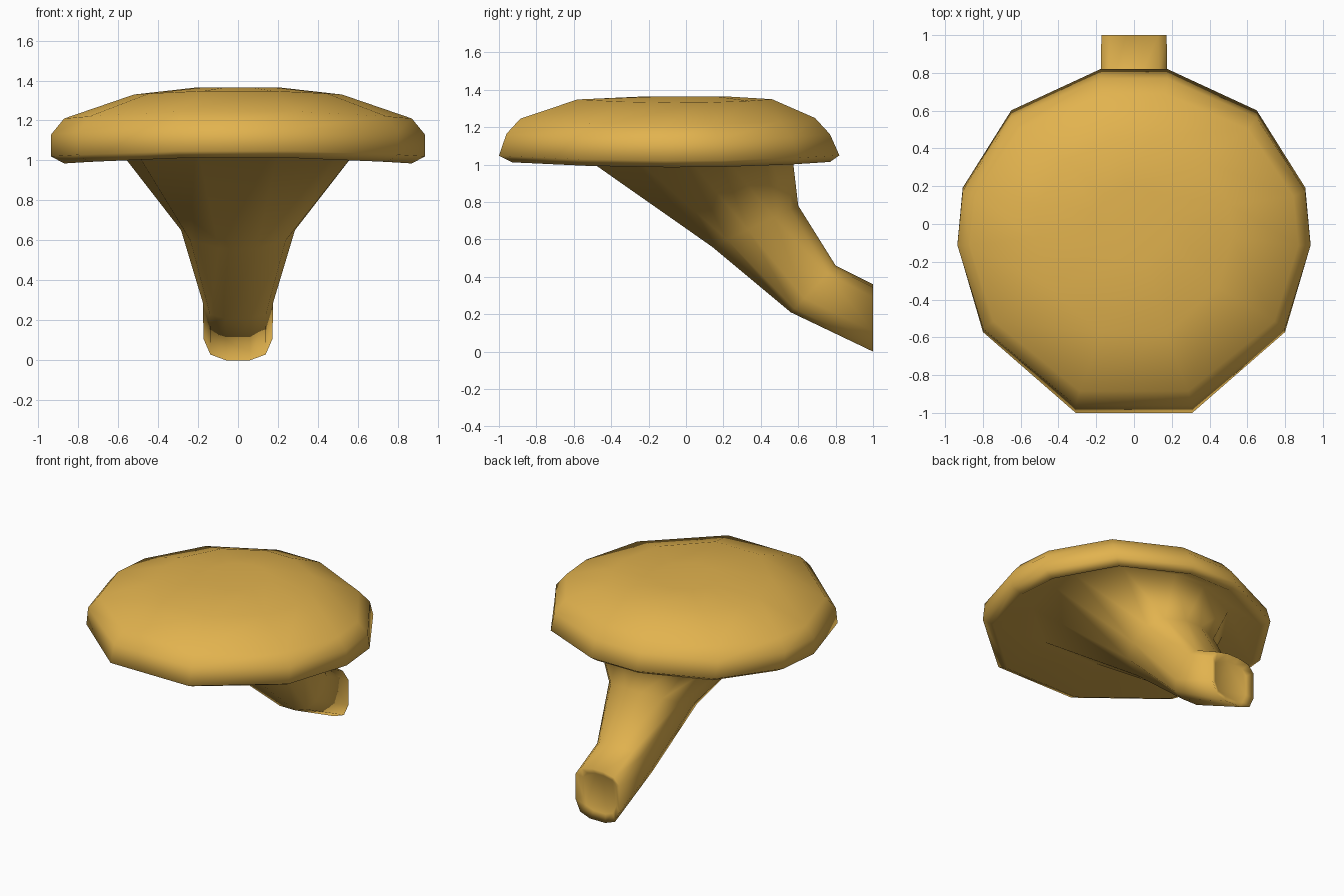
import bpy, bmesh
from mathutils import Vector

if "Cube" in bpy.data.objects:
    bpy.data.objects.remove(bpy.data.objects["Cube"])

gold = bpy.data.materials.new("golden_tan")
gold.diffuse_color = (0.76, 0.45, 0.077, 1)
gold.use_nodes = True
gold.node_tree.nodes["Principled BSDF"].inputs["Base Color"].default_value = gold.diffuse_color

# Half outlines (u = sideways, v = front/lower to back/upper), mirrored below
ROUND = [(.33, -1), (.855, -.53), (1, -.02), (.97, .31), (.695, .76), (.19, 1)]
BOXY = [(.35, -1), (.8, -.84), (1, -.4), (1, .62), (.75, .9), (.25, 1)]


def section(mix):
    half = [(a[0] * (1 - mix) + b[0] * mix, a[1] * (1 - mix) + b[1] * mix)
            for a, b in zip(ROUND, BOXY)]
    return half + [(-u, v) for u, v in reversed(half)]


# Rings from stem end to crown: low (y, z), high (y, z), half width, side droop, boxiness
RINGS = [
    ((.975, .05), (.975, .32), .13, 0, 1),         # shallow dish in the stem end
    ((1.0, 0.0), (1.0, .36), .173, 0, 1),
    ((.56, .21), (.80, .46), .175, 0, 1),
    ((.14, .56), (.60, .78), .285, 0, .4),
    ((-.645, 1.11), (.56, 1.12), .645, 0, 0),      # stem flares into hollow of cap
    ((-.93, 1.015), (.77, 1.015), .87, .03, 0),    # lip
    ((-1.0, 1.05), (.82, 1.05), .935, .03, 0),     # rim
    ((-.96, 1.168), (.77, 1.163), .935, .035, 0),
    ((-.885, 1.25), (.69, 1.25), .87, .04, 0),     # shoulder
    ((-.58, 1.35), (.46, 1.35), .52, .02, 0),
    ((-.2, 1.365), (.2, 1.365), .21, 0, 0),        # crown
]

# Mushroom: one continuous loft of stem and cap
bm = bmesh.new()
rings = []
for low, high, width, droop, mix in RINGS:
    lo, hi = Vector((0, *low)), Vector((0, *high))
    ring = []
    for u, v in section(mix):
        p = (lo + hi) / 2 + (hi - lo) / 2 * v
        ring.append(bm.verts.new((u * width, p.y, p.z - droop * u * u)))
    rings.append(ring)
for a, b in zip(rings, rings[1:]):
    for i in range(len(a)):
        j = (i + 1) % len(a)
        bm.faces.new((a[i], a[j], b[j], b[i]))
bm.faces.new(rings[0])
bm.faces.new(rings[-1])
bmesh.ops.recalc_face_normals(bm, faces=bm.faces)
for f in bm.faces:
    f.smooth = True

mesh = bpy.data.meshes.new("mushroom")
bm.to_mesh(mesh)
bm.free()
mesh.materials.append(gold)
obj = bpy.data.objects.new("mushroom", mesh)
bpy.context.collection.objects.link(obj)
